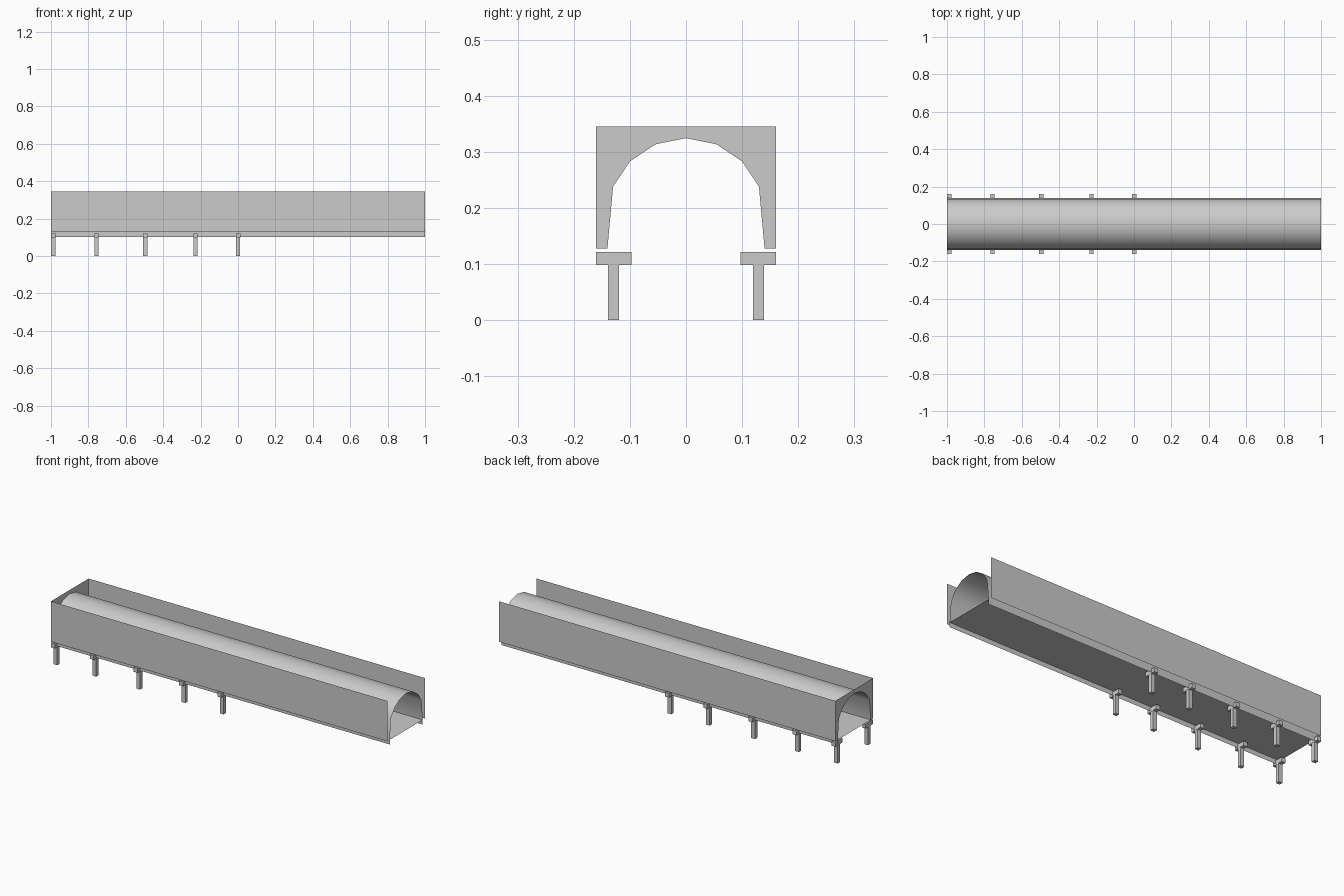
import bpy, bmesh, math

if "Cube" in bpy.data.objects:
    bpy.data.objects.remove(bpy.data.objects["Cube"])

# Half arch section (y, z) from springing to crown, then mirrored
HALF = [(0.14, 0.128), (0.13, 0.238), (0.10, 0.283), (0.0545, 0.3135)]
ARCH = [(-y, z) for y, z in HALF] + [(0, 0.3245)] + HALF[::-1]
WALL_Y, FLOOR_Z, WALL_TOP, SKIRT_Z = 0.16, 0.128, 0.345, 0.103


def finish(name, bm):
    mesh = bpy.data.meshes.new(name)
    bm.to_mesh(mesh)
    bm.free()
    ob = bpy.data.objects.new(name, mesh)
    bpy.context.collection.objects.link(ob)
    return ob


def sheet(name, profile):
    """Thin sheet: an open (y, z) profile extruded along the whole length."""
    bm = bmesh.new()
    rows = [[bm.verts.new((x, y, z)) for y, z in profile] for x in (-1, 1)]
    for i in range(len(profile) - 1):
        bm.faces.new((rows[0][i], rows[1][i], rows[1][i + 1], rows[0][i + 1]))
    return finish(name, bm)


def box(bm, centre, size):
    verts = bmesh.ops.create_cube(bm, size=1)["verts"]
    bmesh.ops.scale(bm, vec=size, verts=verts)
    bmesh.ops.translate(bm, vec=centre, verts=verts)


# Arched vault, smooth along its curve
vault = sheet("vault", ARCH)
bpy.ops.object.select_all(action='DESELECT')
vault.select_set(True)
bpy.context.view_layer.objects.active = vault
bpy.ops.object.shade_smooth_by_angle(angle=math.radians(30))

# Floor with skirts hanging down along both sides
sheet("floor_with_skirts", [(-0.14, SKIRT_Z), (-0.14, FLOOR_Z),
                            (0.14, FLOOR_Z), (0.14, SKIRT_Z)])

# Outer side walls
sheet("front_wall", [(-WALL_Y, FLOOR_Z), (-WALL_Y, WALL_TOP)])
sheet("back_wall", [(WALL_Y, WALL_TOP), (WALL_Y, FLOOR_Z)])

# End wall with the arch opening, at the left end only
bm = bmesh.new()
outline = [(-WALL_Y, FLOOR_Z)] + ARCH + [(WALL_Y, FLOOR_Z),
                                         (WALL_Y, WALL_TOP), (-WALL_Y, WALL_TOP)]
face = bm.faces.new([bm.verts.new((-1, y, z)) for y, z in outline])
face.normal_update()
if face.normal.x > 0:
    face.normal_flip()
finish("end_wall", bm)

# Posts with cap blocks, in pairs along the left half
for i, x in enumerate((-0.988, -0.757, -0.496, -0.227, 0.001), 1):
    for side, s in (("front", -1), ("back", 1)):
        bm = bmesh.new()
        box(bm, (x, s * 0.129, 0.049), (0.022, 0.02, 0.098))
        box(bm, (x, s * 0.129, 0.11), (0.023, 0.063, 0.0235))
        finish(f"{side}_post_{i}", bm)
